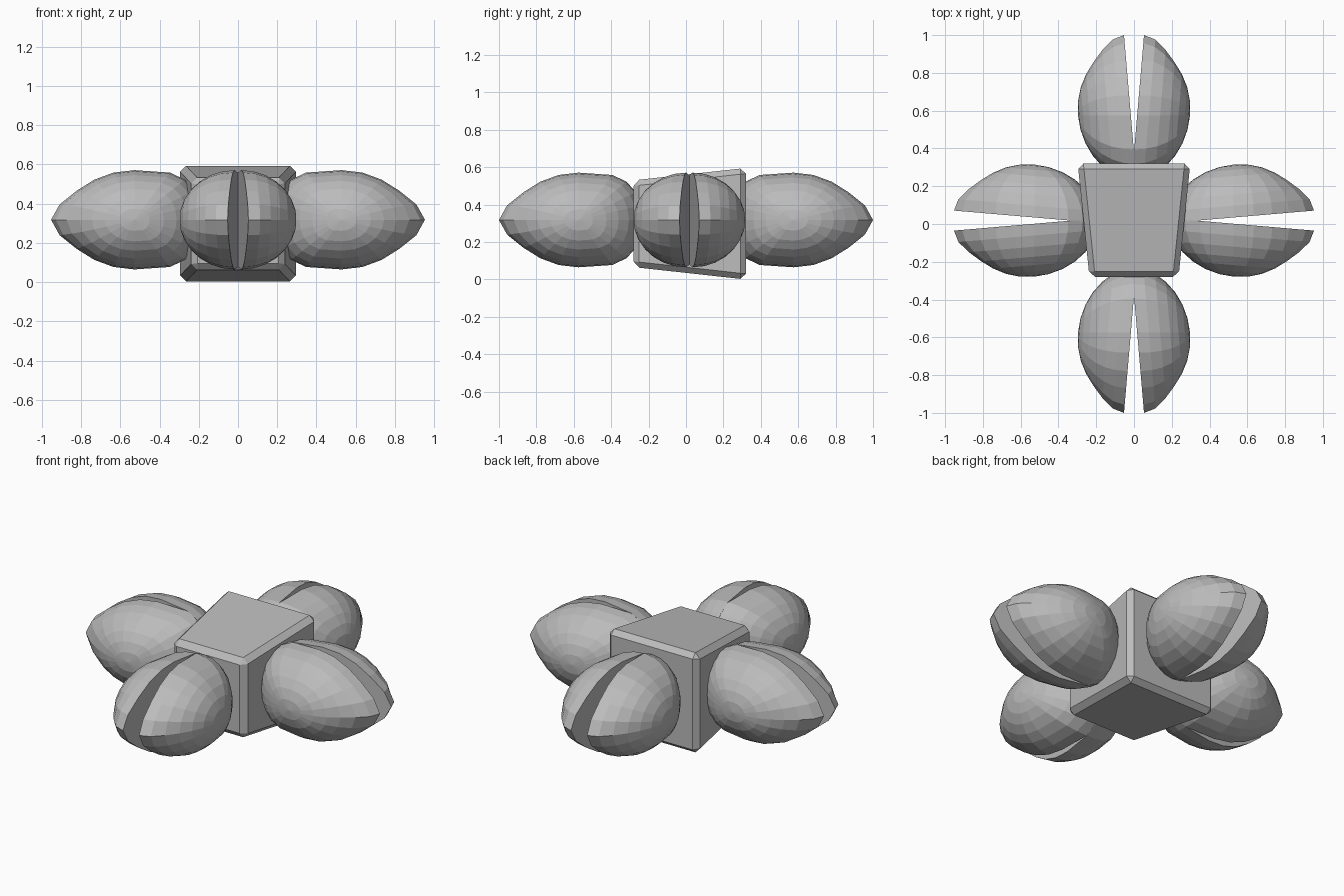
import bpy, bmesh, math
from mathutils import Matrix

if "Cube" in bpy.data.objects:
    bpy.data.objects.remove(bpy.data.objects["Cube"])

grey = bpy.data.materials.new("plain_grey")
grey.diffuse_color = (0.5, 0.5, 0.5, 1)
grey.use_nodes = True
grey.node_tree.nodes["Principled BSDF"].inputs["Base Color"].default_value = grey.diffuse_color


def add_object(name, bm):
    bmesh.ops.recalc_face_normals(bm, faces=bm.faces[:])
    mesh = bpy.data.meshes.new(name)
    bm.to_mesh(mesh)
    bm.free()
    mesh.materials.append(grey)
    obj = bpy.data.objects.new(name, mesh)
    bpy.context.collection.objects.link(obj)
    return obj


# Central block, tapering towards the front, with chamfered edges
bm = bmesh.new()
bmesh.ops.create_cube(bm, size=2)
for v in bm.verts:
    back = v.co.y > 0
    half_w, half_h = (0.298, 0.298) if back else (0.236, 0.232)
    v.co = (v.co.x * half_w, 0.32 if back else -0.28, 0.298 + v.co.z * half_h)
bmesh.ops.bevel(bm, geom=bm.edges[:], offset=0.03, segments=1, affect='EDGES')
add_object("central_block", bm)

SEGMENTS, RINGS = 20, 7
CENTRE, HEIGHT, DEPTH, INNER = 0.575, 0.253, 0.28, 0.345
APEX, TILT = 0.38, math.atan(0.053 / 0.62)


def half_pod(name, side, transform):
    """Half egg with pinched outer tip; +y points outwards, flat face closed."""
    bm = bmesh.new()

    def point(theta, phi):
        s, c = math.sin(theta), math.cos(phi)
        if c > 0:
            u = 0.345 * s * c + 0.08 * (s * c) ** 8
        else:
            u = -INNER * s * abs(c) ** 0.55
        y = CENTRE + u
        x = DEPTH * math.cos(theta) + (y - APEX) * math.tan(TILT)
        return (side * x, y, 0.318 + HEIGHT * s * math.sin(phi))

    pole = bm.verts.new(point(0, 0))
    rings = [[bm.verts.new(point(math.pi / 2 * r / RINGS, math.tau * k / SEGMENTS))
              for k in range(SEGMENTS)] for r in range(1, RINGS + 1)]
    for k in range(SEGMENTS):
        n = (k + 1) % SEGMENTS
        bm.faces.new((pole, rings[0][k], rings[0][n]))
        for a, b in zip(rings, rings[1:]):
            bm.faces.new((a[k], b[k], b[n], a[n]))
    bm.faces.new(rings[-1])
    bm.transform(transform)
    add_object(name, bm)


# Four split pods around the block
pods = {
    "back": (0, (0, 0, 0)),
    "left": (90, (0.047, 0.018, 0)),
    "front": (180, (0, 0, 0)),
    "right": (270, (-0.047, 0.018, 0)),
}
for label, (angle, shift) in pods.items():
    m = Matrix.Translation(shift) @ Matrix.Rotation(math.radians(angle), 4, 'Z')
    for side, half in ((-1, "a"), (1, "b")):
        half_pod(f"{label}_pod_half_{half}", side, m)
